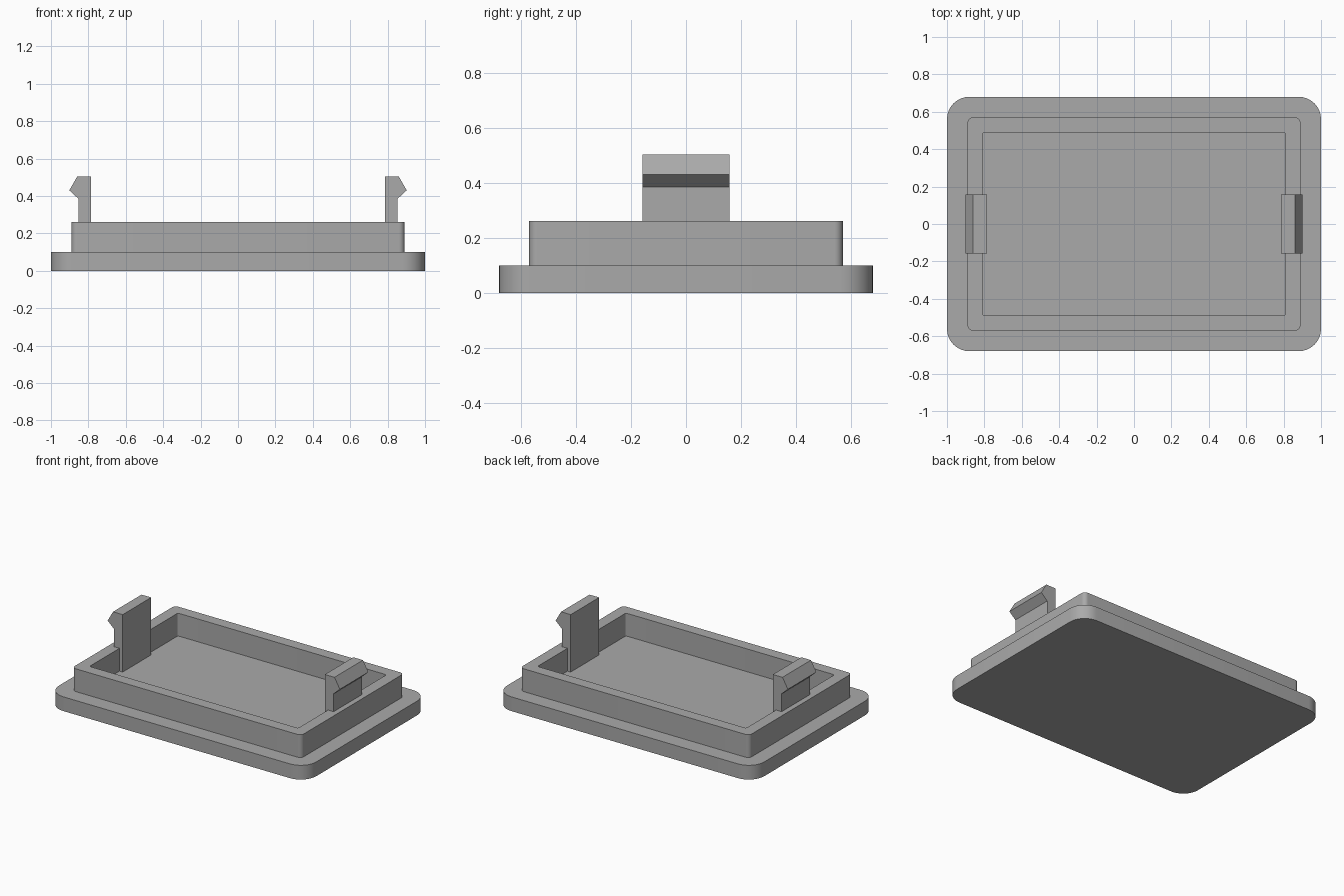
import bpy, bmesh
from math import cos, sin, pi, radians

cube = bpy.data.objects.get("Cube")
if cube:
    bpy.data.objects.remove(cube, do_unlink=True)

grey = bpy.data.materials.new("plain grey")
grey.use_nodes = True
grey.diffuse_color = (0.4, 0.4, 0.4, 1)
grey.node_tree.nodes["Principled BSDF"].inputs["Base Color"].default_value = grey.diffuse_color


def finish(name, bm):
    bmesh.ops.recalc_face_normals(bm, faces=bm.faces)
    mesh = bpy.data.meshes.new(name)
    bm.to_mesh(mesh)
    bm.free()
    mesh.materials.append(grey)
    obj = bpy.data.objects.new(name, mesh)
    bpy.context.collection.objects.link(obj)
    bpy.ops.object.select_all(action='DESELECT')
    obj.select_set(True)
    bpy.context.view_layer.objects.active = obj
    bpy.ops.object.shade_smooth_by_angle(angle=radians(30))
    return obj


def rounded_loop(bm, hx, hy, radius, z, steps=8):
    """Loop of vertices around a rounded rectangle."""
    loop = []
    for corner, (sx, sy) in enumerate([(1, 1), (-1, 1), (-1, -1), (1, -1)]):
        for i in range(steps + 1):
            a = (corner + i / steps) * pi / 2
            loop.append(bm.verts.new((sx * (hx - radius) + radius * cos(a),
                                      sy * (hy - radius) + radius * sin(a), z)))
    return loop


# Flanged plate with a raised hollow rim, as stacked loops
BASE = (1.0, 0.68, 0.12)
RIM_OUT = (0.89, 0.57, 0.03)
RIM_IN = (0.81, 0.49, 0.012)
PLATE_TOP, RIM_TOP = 0.10, 0.26
bm = bmesh.new()
loops = [rounded_loop(bm, *shape, z) for shape, z in [
    (BASE, 0), (BASE, PLATE_TOP), (RIM_OUT, PLATE_TOP),
    (RIM_OUT, RIM_TOP), (RIM_IN, RIM_TOP), (RIM_IN, PLATE_TOP)]]
for low, high in zip(loops, loops[1:]):
    for i in range(len(low)):
        j = (i + 1) % len(low)
        bm.faces.new((low[i], low[j], high[j], high[i]))
bm.faces.new(loops[0])
bm.faces.new(loops[-1])
finish("plate_with_rim", bm)

# Snap clips: hooked profile extruded along y, one on each side
PROFILE = [(0.785, PLATE_TOP), (0.853, PLATE_TOP), (0.853, 0.385),
           (0.902, 0.43), (0.86, 0.503), (0.785, 0.503)]
CLIP_HALF = 0.158
for name, side in (("left_clip", 1), ("right_clip", -1)):
    bm = bmesh.new()
    face = bm.faces.new([bm.verts.new((side * x, -CLIP_HALF, z)) for x, z in PROFILE])
    out = bmesh.ops.extrude_face_region(bm, geom=[face])
    moved = [v for v in out["geom"] if isinstance(v, bmesh.types.BMVert)]
    bmesh.ops.translate(bm, verts=moved, vec=(0, 2 * CLIP_HALF, 0))
    finish(name, bm)
